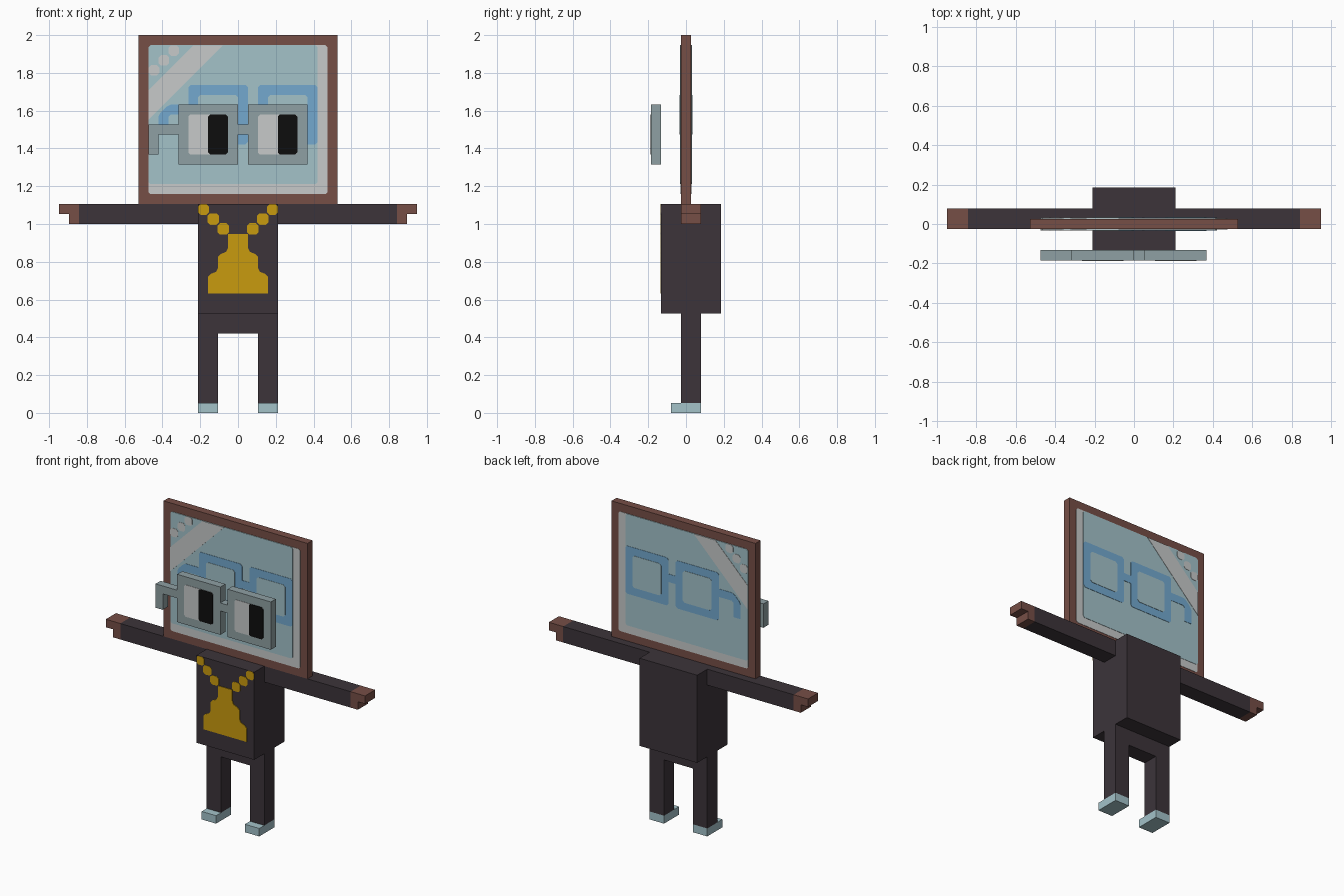
import bpy, bmesh

if "Cube" in bpy.data.objects:
    bpy.data.objects.remove(bpy.data.objects["Cube"])

V = 2 / 38          # block unit: the figure is 38 blocks tall
LAYER = 0.04        # thickness step of painted plates, in blocks


def material(name, r, g, b):
    def lin(c):
        c /= 255
        return c / 12.92 if c <= 0.04045 else ((c + 0.055) / 1.055) ** 2.4
    m = bpy.data.materials.new(name)
    m.diffuse_color = (lin(r), lin(g), lin(b), 1)
    m.use_nodes = True
    m.node_tree.nodes["Principled BSDF"].inputs["Base Color"].default_value = m.diffuse_color
    return m


BROWN = material("brown", 118, 78, 70)
DARK = material("charcoal", 60, 52, 58)
GOLD = material("gold", 201, 155, 14)
GREY = material("slate grey", 143, 160, 163)
PALE = material("pale blue", 163, 194, 201)
WHITE = material("off white", 199, 202, 202)
BLUE = material("sky blue", 115, 169, 207)
BLACK = material("black", 13, 13, 13)


def prism(bm, pts, y0, y1):
    """Extrude an xz outline from y0 to y1 (block units)."""
    a = [bm.verts.new((x * V, y0 * V, z * V)) for x, z in pts]
    b = [bm.verts.new((x * V, y1 * V, z * V)) for x, z in pts]
    bm.faces.new(a)
    bm.faces.new(b[::-1])
    for i in range(len(pts)):
        j = (i + 1) % len(pts)
        bm.faces.new((a[j], a[i], b[i], b[j]))


def rect(x0, x1, z0, z1, c=0.0):
    """Rectangle outline, with clipped corners when c > 0."""
    if not c:
        return [(x0, z0), (x1, z0), (x1, z1), (x0, z1)]
    return [(x0 + c, z0), (x1 - c, z0), (x1, z0 + c), (x1, z1 - c),
            (x1 - c, z1), (x0 + c, z1), (x0, z1 - c), (x0, z0 + c)]


def part(name, mat, shapes):
    """shapes: list of (outline, y0, y1)."""
    bm = bmesh.new()
    for pts, y0, y1 in shapes:
        prism(bm, pts, y0, y1)
    bmesh.ops.recalc_face_normals(bm, faces=bm.faces)
    me = bpy.data.meshes.new(name)
    bm.to_mesh(me)
    bm.free()
    me.materials.append(mat)
    ob = bpy.data.objects.new(name, me)
    bpy.context.collection.objects.link(ob)
    return ob


def paint(name, mat, outlines, layer, face=-0.5):
    """Thin plates on a front face."""
    part(name, mat, [(o, face - LAYER * layer, face) for o in outlines])


def paint_both(name, mat, outlines, layer):
    """Thin plates on the front and back of the head panel."""
    paint(name + "_front", mat, outlines, layer)
    part(name + "_back", mat, [(o, 0.5, 0.5 + LAYER * layer) for o in outlines])


# Torso and hips
part("torso", DARK, [(rect(-4, 4, 10, 21), -2.5, 3.5)])
part("hips", DARK, [(rect(-4, 4, 8, 10), -0.5, 1.5)])

# Limbs, mirrored
for side, s in (("right", 1), ("left", -1)):
    def span(a, b, z0, z1):
        return rect(min(s * a, s * b), max(s * a, s * b), z0, z1)
    part(side + "_leg", DARK, [(span(2, 4, 1, 8), -0.5, 1.5)])
    part(side + "_shoe", PALE, [(span(2, 4, 0, 1), -1.5, 1.5)])
    part(side + "_arm", DARK, [(span(4, 16, 19, 21), -0.5, 1.5)])
    hand = [(16, 19), (17, 19), (17, 20), (18, 20), (18, 21), (16, 21)]
    part(side + "_hand", BROWN, [([(s * x, z) for x, z in hand], -0.5, 1.5)])

# Gold pendant on the chest: chain steps and stepped medallion
e = 0.08
chain = []
for i in range(3):
    for x in (-4 + i, 3 - i):
        x0, x1 = max(x - e, -4), min(x + 1 + e, 4)
        chain.append(rect(x0, x1, 20 - i - e, min(21 - i + e, 21), 0.25))
paint("pendant_chain", GOLD, chain, 1, -2.5)
half = [(3, 12), (3, 13.7), (2.7, 14), (2.2, 14.2), (2, 14.6), (2, 15.7),
        (1.7, 16), (1.2, 16.2), (1, 16.6), (1, 18)]
paint("pendant", GOLD, [half + [(-x, z) for x, z in reversed(half)]], 2, -2.5)

# Head: framed mirror panel
part("mirror_frame", BROWN, [(rect(-10, 10, 21, 38), -0.5, 0.5)])
paint_both("mirror_edge_light", WHITE, [rect(-9, 9, 22, 37, 0.2)], 1)
paint_both("mirror_glass", PALE, [rect(-8.99, 8, 23, 36.99, 0.2)], 2)

# Diagonal glare with a line of dots beside it
glare = [[(-4.5, 36.98), (-1.5, 36.98), (-8.98, 29.5), (-8.98, 32.5)]]
glare += [rect(-9 + k + 0.02, -8 + k + e, 34 + k - e, 35 + k - 0.02, 0.25)
          for k in range(3)]
paint_both("mirror_glare", WHITE, glare, 3)

# Reflected spectacles painted in the mirror
reflection = [rect(-5, 1, 27, 33, 0.25), rect(2, 8, 27, 33, 0.25),
              rect(0.9, 2.1, 30, 31),
              [(-4.9, 31), (-6.8, 31), (-7.2, 30.8), (-7.8, 30.2), (-8, 29.8),
               (-8, 28), (-7, 28), (-7, 29.8), (-6.8, 30), (-4.9, 30)]]
paint_both("reflected_spectacles", BLUE, reflection, 3)
paint_both("reflected_lenses", PALE,
           [rect(x, x + 4, 28, 32, 0.25) for x in (-4, 3)], 4)

# Spectacles floating in front, with a hooked temple
part("spectacles", GREY,
     [(rect(x, x + 6, 25, 31), -3.5, -2.5) for x in (-6, 1)]
     + [(rect(0, 1, 28, 29), -3.5, -2.5),
        ([(-9, 26), (-8, 26), (-8, 28), (-6, 28), (-6, 29), (-9, 29)], -3.5, -2.5)])
paint("eye_whites", WHITE, [rect(x, x + 4, 26, 30, 0.2) for x in (-5, 2)], 1, -3.5)
paint("eye_pupils", BLACK, [rect(x, x + 1.99, 26, 30, 0.2) for x in (-3, 4)], 2, -3.5)
